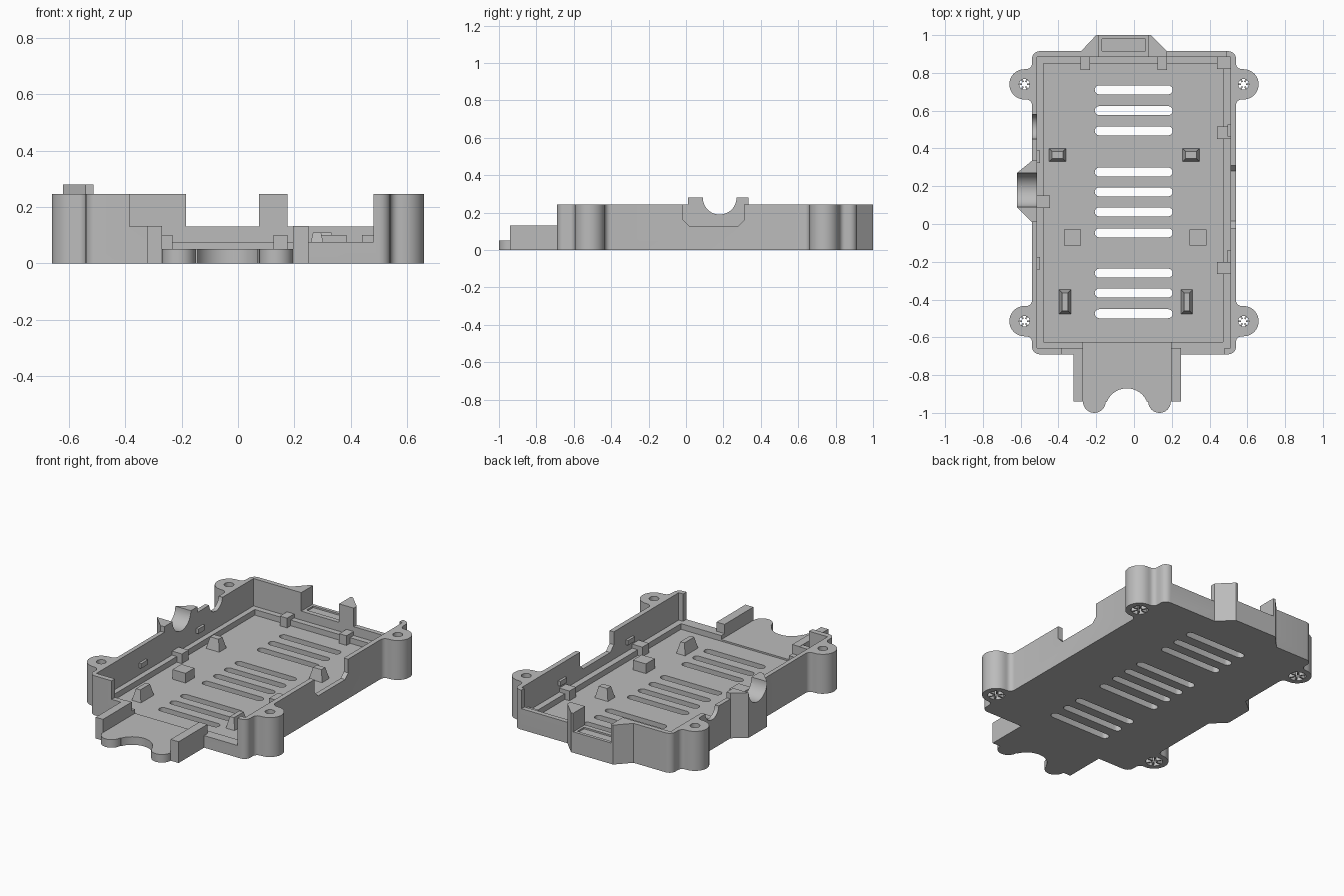
import bpy, bmesh
from math import sin, cos, pi, radians

cube = bpy.data.objects.get("Cube")
if cube:
    bpy.data.objects.remove(cube, do_unlink=True)

grey = bpy.data.materials.new("plain grey")
grey.use_nodes = True
grey.diffuse_color = (0.5, 0.5, 0.5, 1)
grey.node_tree.nodes["Principled BSDF"].inputs["Base Color"].default_value = (0.5, 0.5, 0.5, 1)


def arc(cx, cy, r, start, end, n=10):
    angles = [radians(start + (end - start) * i / n) for i in range(n + 1)]
    return [(cx + r * cos(a), cy + r * sin(a)) for a in angles]


def rect(x0, x1, y0, y1):
    return [(x0, y0), (x1, y0), (x1, y1), (x0, y1)]


def prism(name, pts, lo, hi, axis="z", top=None):
    """Extrude a 2D outline along z, or a (y, z) outline along x."""
    place = (lambda p, t: (p[0], p[1], t)) if axis == "z" else (lambda p, t: (t, p[0], p[1]))
    bm = bmesh.new()
    a = [bm.verts.new(place(p, lo)) for p in pts]
    b = [bm.verts.new(place(p, hi)) for p in (top or pts)]
    bm.faces.new(a)
    bm.faces.new(b)
    for i in range(len(pts)):
        j = (i + 1) % len(pts)
        bm.faces.new((a[i], a[j], b[j], b[i]))
    bmesh.ops.recalc_face_normals(bm, faces=bm.faces)
    mesh = bpy.data.meshes.new(name)
    bm.to_mesh(mesh)
    bm.free()
    mesh.materials.append(grey)
    ob = bpy.data.objects.new(name, mesh)
    bpy.context.collection.objects.link(ob)
    return ob


def box(name, x0, x1, y0, y1, z0, z1):
    return prism(name, rect(x0, x1, y0, y1), z0, z1)


def cut(target, cutter):
    mod = target.modifiers.new("cut", "BOOLEAN")
    mod.operation = "DIFFERENCE"
    mod.solver = "EXACT"
    mod.object = cutter
    bpy.context.view_layer.objects.active = target
    bpy.ops.object.modifier_apply(modifier=mod.name)
    bpy.data.objects.remove(cutter, do_unlink=True)


# Outline with rounded corners and four screw ears, mirrored from one quarter
MID, H, OVER = 0.1125, 0.245, 0.5
EAR_X, EAR_Y = 0.58, 0.627
quarter = (arc(0.50, 0.7625, 0.04, 90, 0, 5) + arc(0.57, 0.7375, 0.03, 180, 270, 6)
           + arc(EAR_X, EAR_Y, 0.08, 90, -90, 20) + arc(0.57, 0.5165, 0.03, 90, 180, 6))
half = quarter + [(x, -y) for x, y in reversed(quarter)]
outline = [(x, y + MID) for x, y in half + [(-x, y) for x, y in reversed(half)]]
body = prism("case_body", outline, 0, H)

# Cavity, inner ledge and lowered stretches of wall
for x0, x1, y0, y1, z in [
    (-0.513, 0.51, -0.657, 0.885, 0.075),
    (-0.48, 0.472, -0.625, 0.85, 0.04),
    (-0.385, 0.48, -0.8, -0.6, 0.13),
    (0.25, 0.48, -0.8, -0.64, 0.075),
    (-0.27, 0.195, -0.8, -0.6, 0.05),
    (-0.185, 0.075, 0.87, 1.1, 0.13),
    (0.175, 0.49, 0.87, 1.1, 0.13),
]:
    cut(body, box("cutter", x0, x1, y0, y1, z, OVER))

# Notch in the left wall and round notch in the right wall
cut(body, prism("cutter", [(-0.02, OVER), (-0.02, 0.165), (0.015, 0.13), (0.28, 0.13),
                           (0.31, 0.16), (0.31, OVER)], 0.505, 0.6, "x"))
cut(body, prism("cutter", arc(0.515, 0.25, 0.066, 180, 360, 20), -0.6, -0.505, "x"))
# Opening where the cable guide meets the wall
pipe = arc(0.18, 0.28, 0.09, 180, 360, 24) + [(0.27, OVER), (0.09, OVER)]
cut(body, prism("cutter", pipe, -0.6, -0.505, "x"))

# Ventilation slots
for y in (0.71, 0.6, 0.493, 0.275, 0.17, 0.064, -0.047, -0.26, -0.365, -0.475):
    slot = arc(-0.184, y, 0.024, 90, 270, 8) + arc(0.181, y, 0.024, -90, 90, 8)
    cut(body, prism("cutter", slot, -0.1, 0.2))

# Screw holes with wider recesses and radial fins below
for sx in (-1, 1):
    for sy in (-1, 1):
        cx, cy = sx * EAR_X, MID + sy * EAR_Y
        cut(body, prism("cutter", arc(cx, cy, 0.028, 0, 345, 23), -0.1, OVER))
        cut(body, prism("cutter", arc(cx, cy, 0.048, 0, 345, 23), -0.1, 0.08))
        for k in range(6):
            fin = box("screw_fin", 0.013, 0.05, -0.004, 0.004, 0, 0.08)
            fin.location = (cx, cy, 0)
            fin.rotation_euler.z = k * pi / 3

# Half-pipe cable guide on the right side
guide = prism("cable_guide", [(-0.513, 0.01), (-0.54, 0.01), (-0.62, 0.09),
                              (-0.62, 0.27), (-0.54, 0.335), (-0.513, 0.335)], 0, 0.28)
cut(guide, prism("cutter", pipe, -0.7, -0.45, "x"))

# Back bulge with a tall side and a narrow post
bulge = prism("back_bulge", [(-0.28, 0.885), (-0.28, 0.915), (-0.20, 1.0), (0.09, 1.0),
                             (0.175, 0.915), (0.175, 0.885)], 0, H)
cut(bulge, box("cutter", -0.185, 0.075, 0.8, 1.1, 0.13, OVER))
cut(bulge, box("cutter", -0.17, 0.06, 0.8, 0.98, 0.12, OVER))

# Front tongue with two lobes, flanked by upright plates
tongue = ([(0.195, -0.69), (-0.27, -0.69)] + arc(-0.21, -0.94, 0.06, 180, 360, 16)
          + arc(-0.0375, -0.985, 0.115, 158, 22, 20) + arc(0.135, -0.94, 0.06, 180, 360, 16))
prism("front_tongue", tongue, 0, 0.05)
box("tongue_plate_right", -0.32, -0.27, -0.94, -0.657, 0, 0.132)
box("tongue_plate_left", 0.195, 0.25, -0.94, -0.657, 0, 0.132)

# Tapered board pegs
for x, y, w, d in [(-0.405, 0.365, 0.045, 0.035), (0.302, 0.365, 0.045, 0.035),
                   (-0.365, -0.412, 0.031, 0.064), (0.28, -0.412, 0.03, 0.064)]:
    t = 0.016
    prism("board_peg", rect(x - w, x + w, y - d, y + d), 0.04, 0.11,
          top=rect(x - w + t, x + w - t, y - d + t, y + d - t))

# Square support blocks
for x in (-0.325, 0.34):
    box("support_block", x - 0.045, x + 0.045, -0.115, -0.028, 0.04, 0.1)

# Small clips on the ledge
for x0, x1, y0, y1 in [(0.44, 0.512, 0.45, 0.515), (0.44, 0.512, -0.265, -0.2),
                       (0.44, 0.512, 0.82, 0.887), (-0.515, -0.445, 0.085, 0.15),
                       (-0.283, -0.233, 0.815, 0.887), (0.125, 0.175, 0.815, 0.887)]:
    box("ledge_clip", x0, x1, y0, y1, 0.04, 0.1)

# Snap bumps on the inner walls
for x, y in [(-0.506, 0.355), (-0.506, -0.208), (0.503, 0.495), (0.503, -0.17)]:
    box("snap_bump", x - 0.009, x + 0.009, y - 0.033, y + 0.033, 0.12, 0.15)

# Smooth the curved walls, keep edges sharp
bpy.ops.object.select_all(action="DESELECT")
for ob in bpy.context.collection.objects:
    if ob.type == "MESH" and grey.name in ob.data.materials:
        ob.select_set(True)
bpy.context.view_layer.objects.active = body
bpy.ops.object.shade_smooth_by_angle(angle=radians(30))
